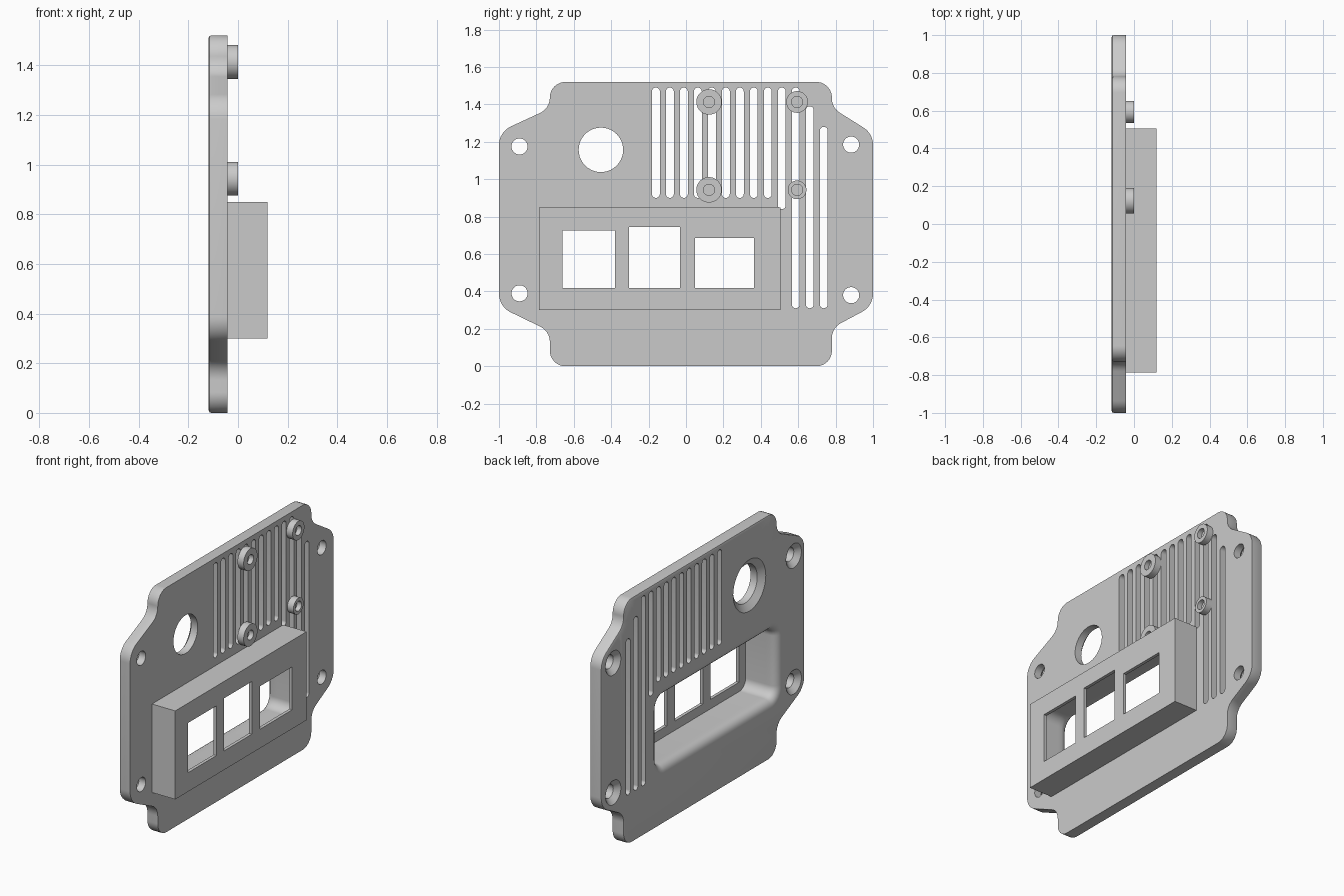
import bpy, bmesh
from math import sin, cos, pi, tan
from mathutils import Vector

cube = bpy.data.objects.get("Cube")
if cube:
    bpy.data.objects.remove(cube)

grey = bpy.data.materials.new("plain grey")
grey.use_nodes = True
colour = (0.59, 0.59, 0.59, 1)
grey.diffuse_color = colour
grey.node_tree.nodes["Principled BSDF"].inputs["Base Color"].default_value = colour

BACK, FACE, FRONT = -0.118, -0.042, 0.118


def rounded(corners, steps=8):
    """Polygon in the y-z plane from (y, z, radius) corners."""
    out, n = [], len(corners)
    for i, (y, z, r) in enumerate(corners):
        p = Vector((y, z))
        if r == 0:
            out.append(p)
            continue
        a = (Vector(corners[i - 1][:2]) - p).normalized()
        b = (Vector(corners[(i + 1) % n][:2]) - p).normalized()
        half = a.angle(b) / 2
        centre = p + (a + b).normalized() * r / sin(half)
        start = p + a * r / tan(half) - centre
        end = p + b * r / tan(half) - centre
        for k in range(steps + 1):
            out.append(centre + start.lerp(end, k / steps).normalized() * r)
    return out


def rect(y0, y1, z0, z1, r=0, steps=8):
    return rounded([(y0, z0, r), (y1, z0, r), (y1, z1, r), (y0, z1, r)], steps)


def circle(y, z, r, n=40):
    return [Vector((y + r * cos(2 * pi * i / n), z + r * sin(2 * pi * i / n)))
            for i in range(n)]


def inset(points, d):
    """Move a counter-clockwise outline inwards."""
    out = []
    for i, p in enumerate(points):
        t = (points[(i + 1) % len(points)] - points[i - 1]).normalized()
        out.append(p + Vector((-t.y, t.x)) * d)
    return out


def loft(bm, sections):
    """Closed solid through (outline, x) sections."""
    rings = [[bm.verts.new((x, p.x, p.y)) for p in pts] for pts, x in sections]
    for a, b in zip(rings, rings[1:]):
        for i in range(len(a)):
            bm.faces.new((a[i - 1], a[i], b[i], b[i - 1]))
    bm.faces.new(rings[0])
    bm.faces.new(rings[-1])


def solid(name, *lofts):
    bm = bmesh.new()
    for sections in lofts:
        loft(bm, sections)
    bmesh.ops.recalc_face_normals(bm, faces=bm.faces)
    mesh = bpy.data.meshes.new(name)
    bm.to_mesh(mesh)
    bm.free()
    mesh.materials.append(grey)
    obj = bpy.data.objects.new(name, mesh)
    bpy.context.collection.objects.link(obj)
    return obj


def cut(obj, *cutters):
    bpy.context.view_layer.objects.active = obj
    for c in cutters:
        mod = obj.modifiers.new("cut", 'BOOLEAN')
        mod.operation, mod.solver, mod.object = 'DIFFERENCE', 'EXACT', c
        bpy.ops.object.modifier_apply(modifier=mod.name)


def smooth(obj):
    bpy.ops.object.select_all(action='DESELECT')
    obj.select_set(True)
    bpy.context.view_layer.objects.active = obj
    bpy.ops.object.shade_smooth_by_angle(angle=0.5)


# Plate with stepped ears and a softened back edge
outline = rounded([
    (-0.728, 0, 0.083), (0.78, 0, 0.083), (0.78, 0.205, 0.09),
    (1, 0.322, 0.11), (1, 1.244, 0.11), (0.78, 1.382, 0.09),
    (0.78, 1.52, 0.083), (-0.728, 1.52, 0.083), (-0.728, 1.378, 0.09),
    (-1, 1.253, 0.11), (-1, 0.319, 0.11), (-0.728, 0.187, 0.09)])
plate = solid("plate", [(inset(outline, 0.01), BACK),
                        (inset(outline, 0.003), BACK + 0.003),
                        (outline, BACK + 0.01), (outline, FACE)])

# Vent slots
slots = []
for i in range(13):
    y = -0.161 + 0.0748 * i
    low = 0.9 if i < 9 else 0.84 if i == 9 else 0.31
    high = {11: 1.39, 12: 1.28}.get(i, 1.49)
    slot = rect(y - 0.021, y + 0.021, low, high, 0.0205, 6)
    slots.append([(slot, BACK - 0.05), (slot, FACE + 0.05)])
slot_cutter = solid("slot_cutter", *slots)


# Countersunk round holes
def countersunk(y, z, r, wide, depth):
    return [(circle(y, z, wide), BACK - 0.02), (circle(y, z, wide), BACK),
            (circle(y, z, r), BACK + depth), (circle(y, z, r), FACE + 0.05)]


holes = [countersunk(-0.455, 1.157, 0.119, 0.16, 0.03)]
for y, z in ((-0.89, 0.39), (-0.89, 1.175), (0.883, 0.38), (0.883, 1.185)):
    holes.append(countersunk(y, z, 0.043, 0.075, 0.03))
hole_cutter = solid("hole_cutter", *holes)

# Pocket with a rounded lip, running from the back into the housing
lip = 0.05


def pocket_outline(d):
    return rect(-0.775 + d, 0.495 - d, 0.31 + d, 0.84 - d, 0.11 - d)


pocket = [(pocket_outline(0), BACK - 0.02)]
for k in range(6):
    a = k / 5 * pi / 2
    pocket.append((pocket_outline(lip * sin(a)), BACK + lip * (1 - cos(a))))
pocket.append((pocket_outline(lip), FRONT - 0.02))
pocket_cutter = solid("pocket_cutter", pocket)

# Housing with three windows
box = rect(-0.785, 0.505, 0.3, 0.85)
housing = solid("housing", [(box, FACE), (box, FRONT)])
windows = []
for y0, y1, z1 in ((-0.66, -0.38, 0.727), (-0.305, -0.032, 0.745), (0.047, 0.364, 0.685)):
    w = rect(y0, y1, 0.418, z1)
    windows.append([(w, FRONT - 0.06), (w, FRONT + 0.05)])
window_cutter = solid("window_cutter", *windows)

cut(plate, slot_cutter, hole_cutter, pocket_cutter)
cut(housing, pocket_cutter, window_cutter)
smooth(plate)
smooth(housing)

# Mounting bosses with blind holes
for name, y, z, r in (("upper_inner_boss", 0.123, 1.413, 0.068),
                      ("lower_inner_boss", 0.123, 0.943, 0.068),
                      ("upper_outer_boss", 0.594, 1.413, 0.058),
                      ("lower_outer_boss", 0.594, 0.943, 0.05)):
    boss = solid(name, [(circle(y, z, r), FACE), (circle(y, z, r), 0),
                        (circle(y, z, 0.03), 0), (circle(y, z, 0.03), -0.03)])
    smooth(boss)

for c in (slot_cutter, hole_cutter, pocket_cutter, window_cutter):
    bpy.data.objects.remove(c)
